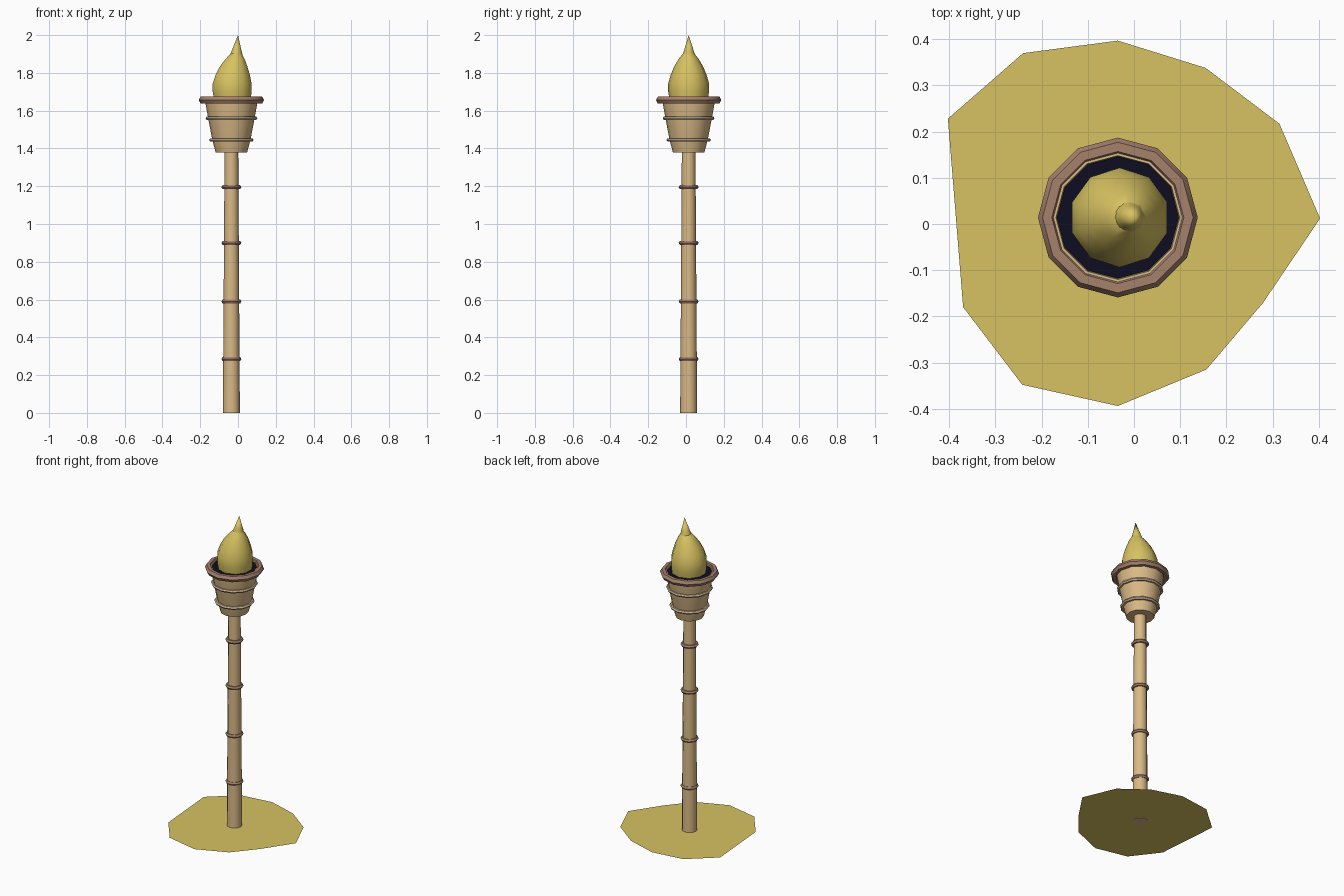
import bpy
import bmesh
from math import pi, sin, cos, radians
from mathutils import Vector

cube = bpy.data.objects.get("Cube")
if cube:
    bpy.data.objects.remove(cube, do_unlink=True)

AXIS = Vector((-0.035, 0.014, 0))


def material(name, rgb):
    mat = bpy.data.materials.new(name)
    mat.use_nodes = True
    mat.diffuse_color = (*rgb, 1)
    mat.node_tree.nodes["Principled BSDF"].inputs["Base Color"].default_value = (*rgb, 1)
    return mat


YELLOW = material("flame yellow", (0.68, 0.54, 0.12))
TAN = material("bamboo tan", (0.70, 0.49, 0.24))
BROWN = material("binding brown", (0.38, 0.22, 0.15))
CREAM = material("cord beige", (0.62, 0.47, 0.31))
NAVY = material("fuel navy", (0.004, 0.004, 0.016))


def finish(name, bm, mat, smooth=True):
    bmesh.ops.recalc_face_normals(bm, faces=bm.faces)
    mesh = bpy.data.meshes.new(name)
    bm.to_mesh(mesh)
    bm.free()
    obj = bpy.data.objects.new(name, mesh)
    bpy.context.collection.objects.link(obj)
    mesh.materials.append(mat)
    if smooth:
        bpy.ops.object.select_all(action="DESELECT")
        obj.select_set(True)
        bpy.context.view_layer.objects.active = obj
        bpy.ops.object.shade_smooth_by_angle(angle=radians(50))
    return obj


def lathe(name, profile, mat, sides=12, turn=0.0, closed=False):
    """Loft rings of (radius, height, x drift) around the axis."""
    bm = bmesh.new()
    rings = []
    for radius, z, *drift in profile:
        centre = AXIS + Vector((drift[0] if drift else 0, 0, z))
        rings.append([bm.verts.new(centre + radius * Vector((cos(a), sin(a), 0)))
                      for a in (turn + 2 * pi * i / sides for i in range(sides))])
    pairs = list(zip(rings, rings[1:]))
    if closed:
        pairs.append((rings[-1], rings[0]))
    else:
        bm.faces.new(rings[0])
        bm.faces.new(rings[-1])
    for low, high in pairs:
        for i in range(sides):
            j = (i + 1) % sides
            bm.faces.new((low[i], low[j], high[j], high[i]))
    return finish(name, bm, mat)


def band(name, z, radius, thick, height, mat):
    """Ring with a six-sided cross-section."""
    section = [(radius + thick * cos(k * pi / 3), z + height * sin(k * pi / 3))
               for k in range(6)]
    return lathe(name, section, mat, closed=True)


# Ground patch
outline = [(-0.035, 0.397), (0.155, 0.338), (0.315, 0.217), (0.403, 0.012),
           (0.28, -0.17), (0.157, -0.315), (-0.035, -0.394), (-0.242, -0.348),
           (-0.37, -0.18), (-0.403, 0.228), (-0.24, 0.37)]
bm = bmesh.new()
bm.faces.new([bm.verts.new((x, y, 0.002)) for x, y in outline])
finish("ground_patch", bm, YELLOW, smooth=False)

# Pole and its bindings
lathe("pole", [(0.045, 0), (0.036, 1.40)], TAN)
for n, z in enumerate((0.285, 0.59, 0.90, 1.195)):
    band(f"pole_binding_{n + 1}", z, 0.040, 0.013, 0.012, BROWN)

# Cup, cords and rim
lathe("cup", [(0.083, 1.378), (0.101, 1.445), (0.123, 1.56), (0.140, 1.655),
              (0.140, 1.668), (0.134, 1.668), (0.130, 1.64)], TAN)
band("lower_cord", 1.445, 0.106, 0.012, 0.010, CREAM)
band("upper_cord", 1.56, 0.127, 0.010, 0.010, CREAM)
band("cup_rim", 1.656, 0.153, 0.020, 0.021, BROWN)
lathe("fuel_disc", [(0.132, 1.655), (0.132, 1.662)], NAVY)

# Flame body, leaning slightly toward its tip
lathe("flame", [(0.102, 1.66, 0.005), (0.108, 1.70, 0.004), (0.108, 1.745, 0.004),
                (0.095, 1.79, 0.007), (0.076, 1.835, 0.012), (0.052, 1.875, 0.020),
                (0.028, 1.905, 0.026)], YELLOW, sides=10, turn=pi / 2)

# Flame tip with a zigzag hem
bm = bmesh.new()
centre = AXIS + Vector((0.024, 0.001, 0))
hem, waist = [], []
for i in range(16):
    a = 2 * pi * i / 16
    out = Vector((cos(a), sin(a), 0))
    r, z = (0.040, 1.876) if i % 2 == 0 else (0.033, 1.893)
    hem.append(bm.verts.new(centre + out * r + Vector((0, 0, z))))
    waist.append(bm.verts.new(centre + out * 0.025 + Vector((0.004, 0, 1.92))))
tip = bm.verts.new((0, 0.014, 2.0))
for i in range(16):
    j = (i + 1) % 16
    bm.faces.new((hem[i], hem[j], waist[j], waist[i]))
    bm.faces.new((waist[i], waist[j], tip))
finish("flame_tip", bm, YELLOW)
